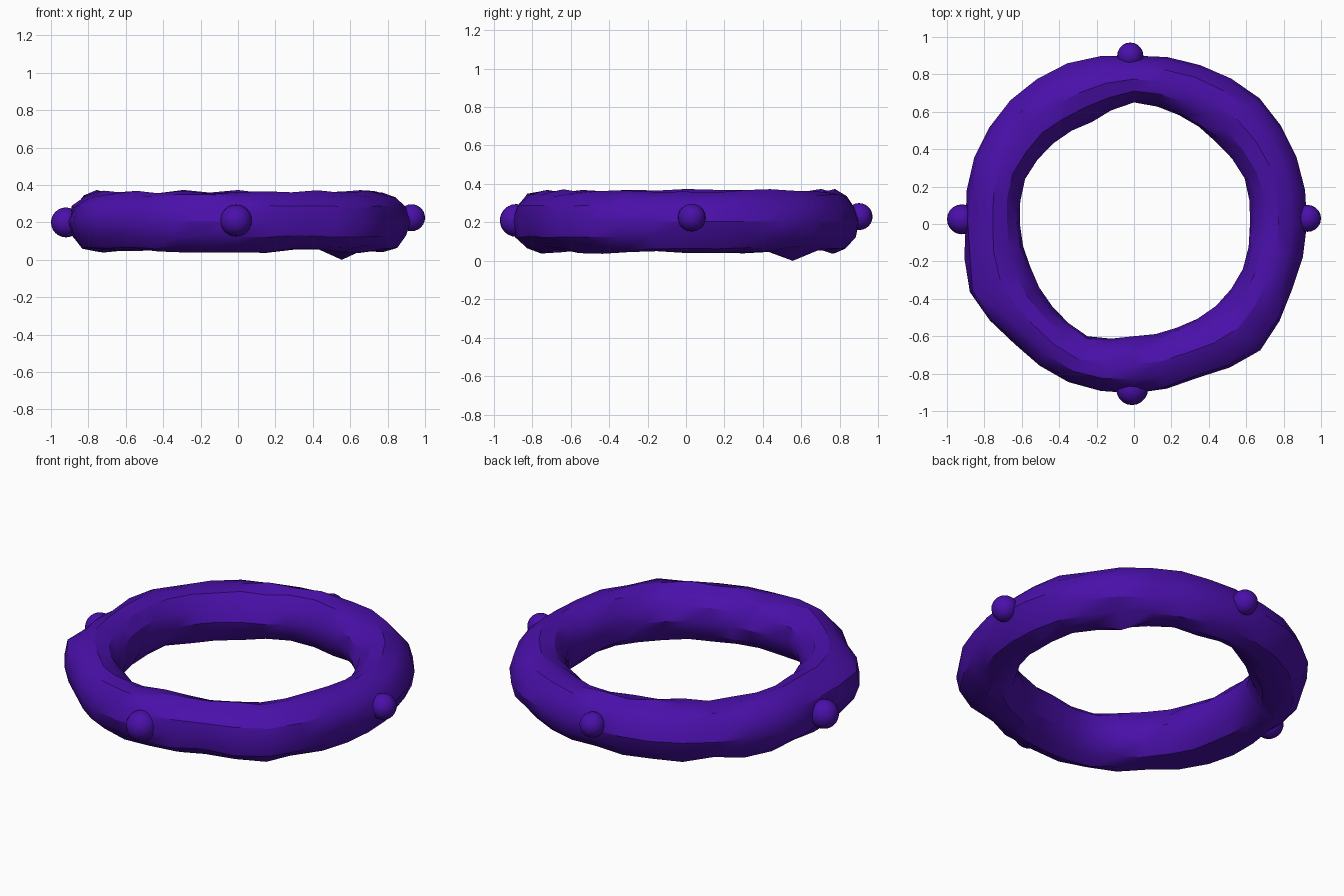
import bpy, bmesh, math, random

if "Cube" in bpy.data.objects:
    bpy.data.objects.remove(bpy.data.objects["Cube"])

random.seed(4)
purple = bpy.data.materials.new("deep purple")
purple.diffuse_color = (0.068, 0.005, 0.40, 1)
purple.use_nodes = True
purple.node_tree.nodes["Principled BSDF"].inputs["Base Color"].default_value = purple.diffuse_color

# Outer and inner radius of the rough ring, every 22.5 degrees from +x
OUTER = [.925, .94, .95, .92, .90, .93, .935, .925, .90, .95, .905, .915, .905, .89, .955, .915]
INNER = [.62, .64, .62, .63, .65, .59, .61, .63, .61, .60, .62, .65, .60, .60, .62, .63]
MAJOR, MINOR, MID = 32, 12, 0.205


def sample(table, i):
    t = i * len(table) / MAJOR
    a = int(t)
    f = t - a
    return table[a % 16] * (1 - f) + table[(a + 1) % 16] * f


def finish(obj, angle):
    obj.data.materials.append(purple)
    bpy.ops.object.select_all(action='DESELECT')
    obj.select_set(True)
    bpy.context.view_layer.objects.active = obj
    bpy.ops.object.shade_smooth_by_angle(angle=math.radians(angle))


# Lumpy hewn ring
bm = bmesh.new()
rings = []
for i in range(MAJOR):
    a = 2 * math.pi * i / MAJOR
    ro, ri = sample(OUTER, i), sample(INNER, i)
    mid, half = (ro + ri) / 2, (ro - ri) / 2
    loop = []
    for j in range(MINOR):
        b = 2 * math.pi * j / MINOR
        k = 1 if j in (0, 6) else random.uniform(0.92, 1.07)
        r = mid + half * k * math.cos(b)
        z = MID + 0.158 * k * math.sin(b)
        if i == 4 and j == 9:      # lowest lump touches the ground
            z = 0
        loop.append(bm.verts.new((r * math.cos(a), r * math.sin(a), z)))
    rings.append(loop)
for i in range(MAJOR):
    p, q = rings[i], rings[(i + 1) % MAJOR]
    for j in range(MINOR):
        n = (j + 1) % MINOR
        bm.faces.new((p[j], q[j], q[n], p[n]))
me = bpy.data.meshes.new("rough_ring")
bm.to_mesh(me)
bm.free()
ring = bpy.data.objects.new("rough_ring", me)
bpy.context.collection.objects.link(ring)
finish(ring, 30)

# Four rounded studs around the rim: position, radius
for name, loc, r in [("stud_right", (.928, .03, .225), .072),
                     ("stud_left", (-.92, .025, .20), .08),
                     ("stud_front", (-.01, -.883, .21), .085),
                     ("stud_back", (-.02, .90, .23), .07)]:
    bpy.ops.mesh.primitive_uv_sphere_add(segments=20, ring_count=12, radius=r, location=loc)
    stud = bpy.context.object
    stud.name = name
    finish(stud, 40)
